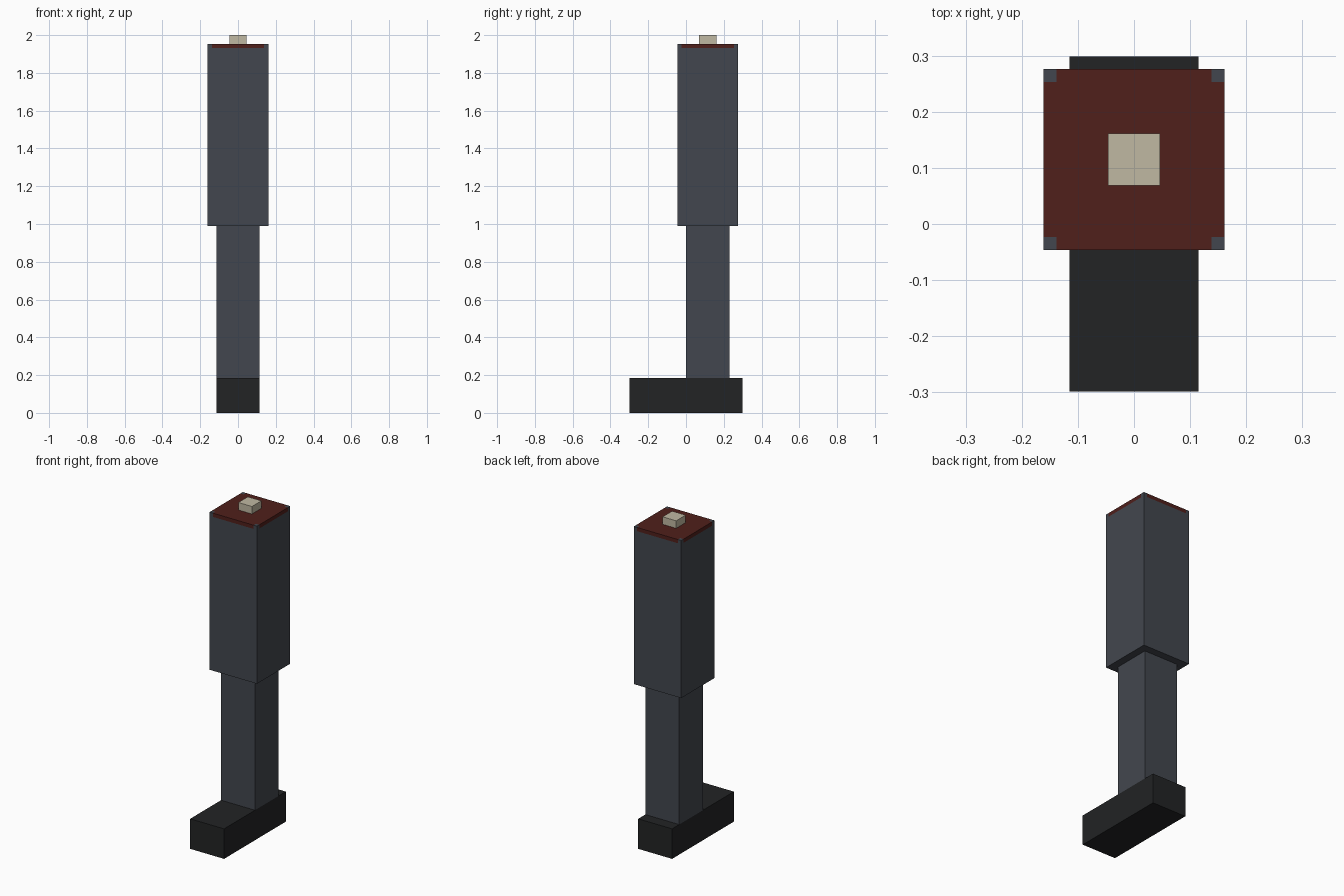
import bpy
import bmesh

if "Cube" in bpy.data.objects:
    bpy.data.objects.remove(bpy.data.objects["Cube"])

U = 2 / 87  # one block of the cubic grid the model is built on


def material(name, rgb):
    m = bpy.data.materials.new(name)
    m.diffuse_color = (*rgb, 1)
    m.use_nodes = True
    m.node_tree.nodes["Principled BSDF"].inputs["Base Color"].default_value = m.diffuse_color
    return m


def rect(x0, x1, y0, y1):
    return [(x0, y0), (x1, y0), (x1, y1), (x0, y1)]


def prism(bm, outline, z0, z1, bottom=True, top=True):
    """Extrude a counter-clockwise outline; caps buried in a neighbour can be left off."""
    lo = [bm.verts.new((x * U, y * U, z0 * U)) for x, y in outline]
    hi = [bm.verts.new((x * U, y * U, z1 * U)) for x, y in outline]
    n = len(outline)
    for i in range(n):
        j = (i + 1) % n
        bm.faces.new((lo[i], lo[j], hi[j], hi[i]))
    if bottom:
        bm.faces.new(lo[::-1])
    if top:
        bm.faces.new(hi)


def finish(name, bm, mat):
    mesh = bpy.data.meshes.new(name)
    bm.to_mesh(mesh)
    bm.free()
    mesh.materials.append(mat)
    bpy.context.collection.objects.link(bpy.data.objects.new(name, mesh))


def part(name, mat, outline, z0, z1, **caps):
    bm = bmesh.new()
    prism(bm, outline, z0, z1, **caps)
    finish(name, bm, mat)


cloth = material("cloth", (0.055, 0.062, 0.077))
leather = material("leather", (0.016, 0.017, 0.018))
flesh = material("flesh", (0.080, 0.014, 0.011))
bone = material("bone", (0.53, 0.48, 0.36))

# Boot and lower leg
part("boot", leather, rect(-5, 5, -13, 13), 0, 8)
part("lower_leg", cloth, rect(-5, 5, 0, 10), 8, 43, bottom=False, top=False)

# Thigh, with one raised block at each corner of its top
bm = bmesh.new()
prism(bm, rect(-7, 7, -2, 12), 43, 84, top=False)
for x in (-7, 6):
    for y in (-2, 11):
        prism(bm, rect(x, x + 1, y, y + 1), 84, 85, bottom=False)
finish("thigh", bm, cloth)

# Cross-shaped flesh cap that fits between the corner blocks
cross = [(-6, -2), (6, -2), (6, -1), (7, -1), (7, 11), (6, 11),
         (6, 12), (-6, 12), (-6, 11), (-7, 11), (-7, -1), (-6, -1)]
part("flesh_cap", flesh, cross, 84, 85, bottom=False)

# Bone stub
part("bone_stub", bone, rect(-2, 2, 3, 7), 85, 87, bottom=False)
